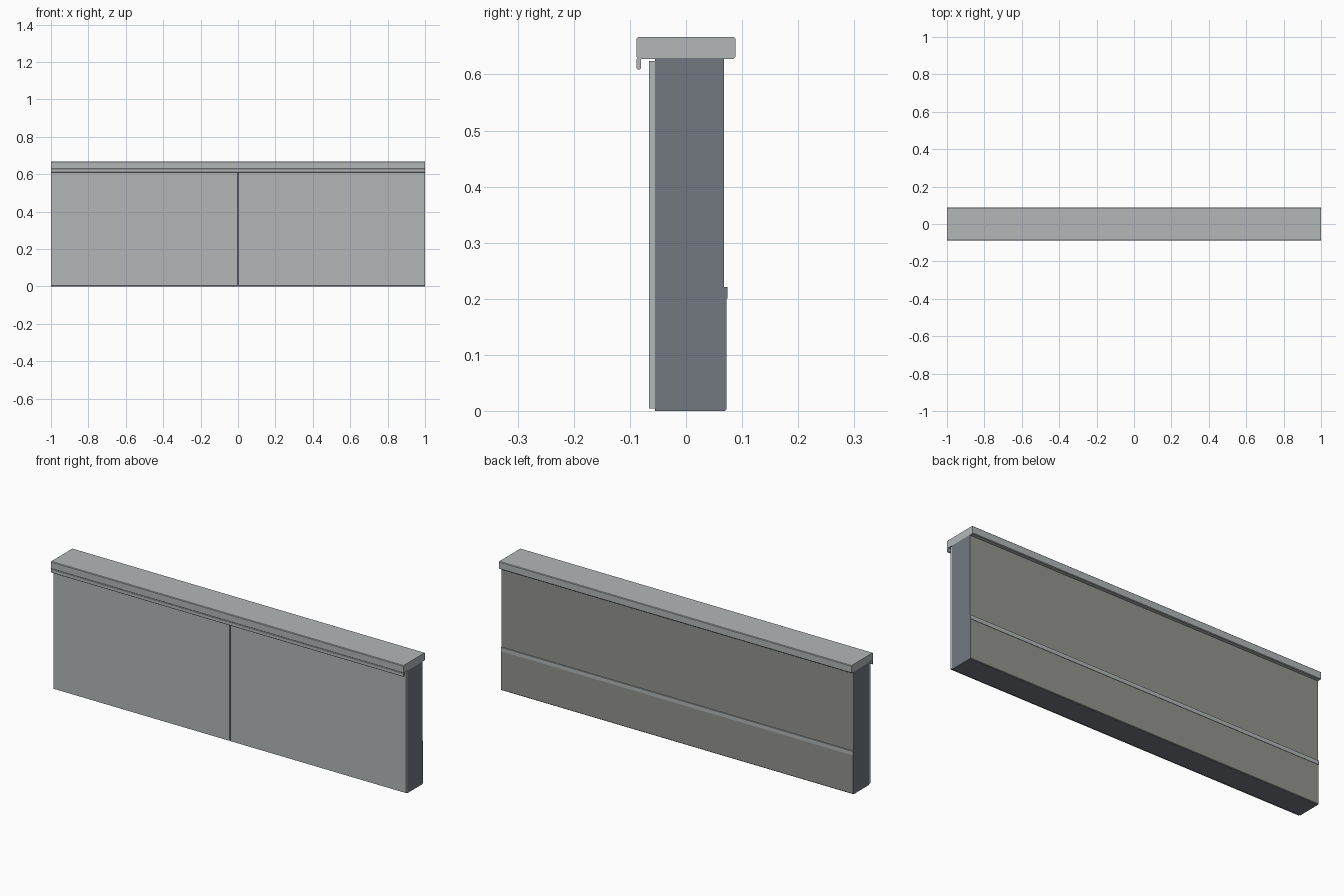
import bpy, bmesh

if "Cube" in bpy.data.objects:
    bpy.data.objects.remove(bpy.data.objects["Cube"])


def material(name, rgb):
    m = bpy.data.materials.new(name)
    m.diffuse_color = (*rgb, 1)
    m.use_nodes = True
    m.node_tree.nodes["Principled BSDF"].inputs["Base Color"].default_value = m.diffuse_color
    return m


LIGHT = material("light grey", (0.445, 0.474, 0.479))
SLATE = material("slate grey", (0.171, 0.188, 0.220))
WARM = material("warm grey", (0.292, 0.290, 0.275))


def extrude_x(name, profile, x0, x1, mats, rule=None):
    """Extrude a (y, z) profile from x0 to x1; rule(normal) picks the material."""
    bm = bmesh.new()
    face = bm.faces.new([bm.verts.new((x0, y, z)) for y, z in profile])
    ext = bmesh.ops.extrude_face_region(bm, geom=[face])
    bmesh.ops.translate(bm, vec=(x1 - x0, 0, 0),
                        verts=[v for v in ext["geom"] if isinstance(v, bmesh.types.BMVert)])
    bmesh.ops.recalc_face_normals(bm, faces=bm.faces)
    bm.normal_update()
    if rule:
        for f in bm.faces:
            f.material_index = rule(f.normal)
    mesh = bpy.data.meshes.new(name)
    bm.to_mesh(mesh)
    bm.free()
    for m in mats:
        mesh.materials.append(m)
    ob = bpy.data.objects.new(name, mesh)
    bpy.context.collection.objects.link(ob)
    return ob


def bar(y0, y1, z0, z1, c=0.0):
    """Rectangular profile with optional chamfered corners."""
    if c == 0:
        return [(y0, z0), (y1, z0), (y1, z1), (y0, z1)]
    return [(y0 + c, z0), (y1 - c, z0), (y1, z0 + c), (y1, z1 - c),
            (y1 - c, z1), (y0 + c, z1), (y0, z1 - c), (y0, z0 + c)]


# Core wall: slate ends and base, warm grey back, thicker below the rail
core = [(-0.055, 0), (0.069, 0), (0.072, 0.003), (0.072, 0.201),
        (0.068, 0.201), (0.068, 0.629), (-0.055, 0.629)]
extrude_x("wall_core", core, -1, 1, [SLATE, WARM], lambda n: int(n.y > 0.5))

# Rail along the back, with slate ends
extrude_x("back_rail", bar(0.067, 0.074, 0.201, 0.221), -1, 1,
          [LIGHT, SLATE], lambda n: int(abs(n.x) > 0.5))

# Two front panels with a narrow gap between
for side, x0, x1 in (("left", -1, -0.003), ("right", 0.003, 1)):
    extrude_x(side + "_front_panel", bar(-0.066, -0.055, 0.005, 0.624), x0, x1, [LIGHT])

# Top cap and the drip lip below its front edge
extrude_x("top_cap", bar(-0.088, 0.088, 0.628, 0.667, 0.003), -1, 1, [LIGHT])
extrude_x("front_lip", bar(-0.088, -0.080, 0.609, 0.629, 0.002), -1, 1, [LIGHT])
